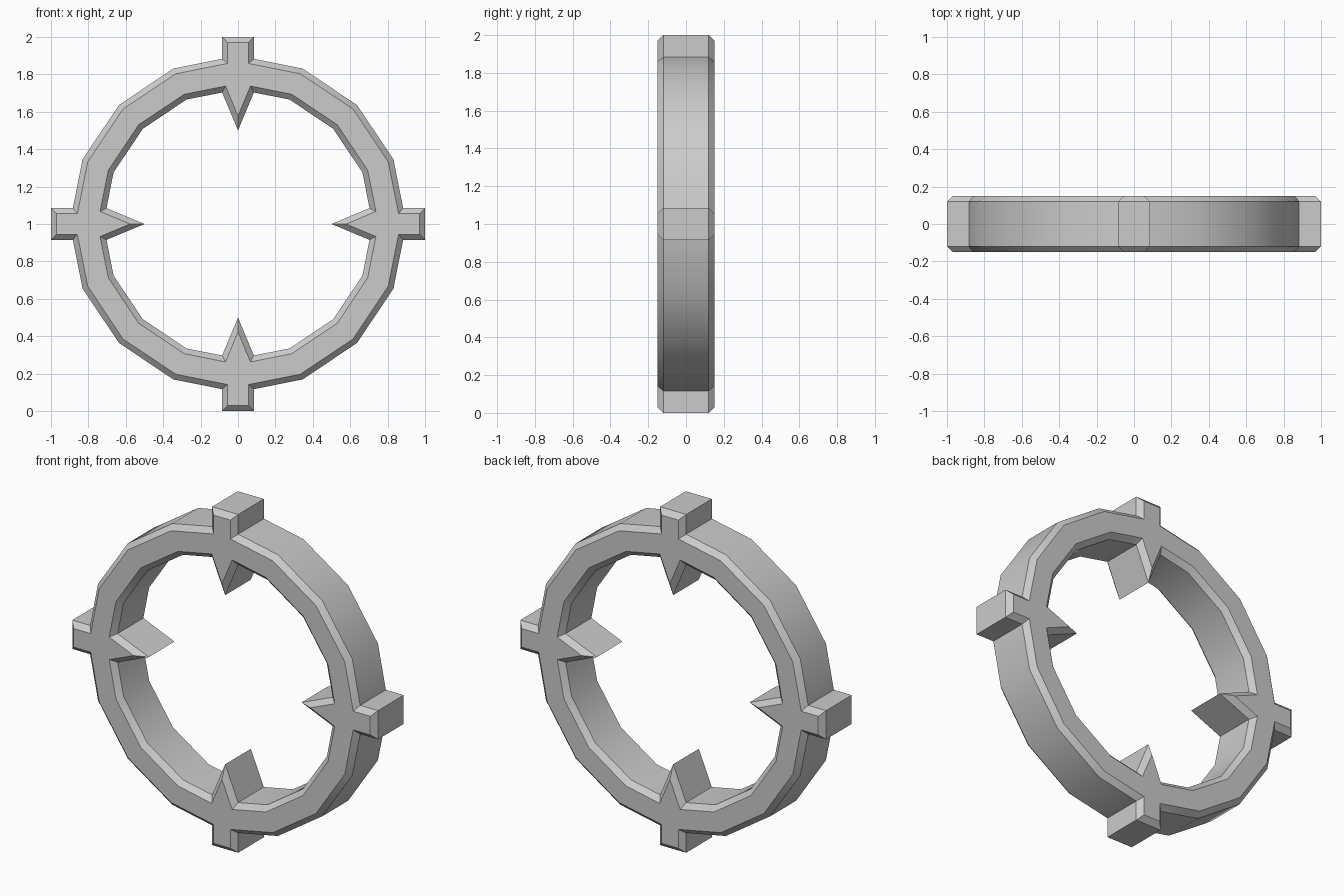
import bpy, bmesh, math
from mathutils import Vector, Matrix

if "Cube" in bpy.data.objects:
    bpy.data.objects.remove(bpy.data.objects["Cube"])

R_OUT, R_IN = 0.90, 0.72      # 16-sided ring
TAB, TIP, W = 1.0, 0.50, 0.085  # tab reach, spike tip, half width
HALF, BEV = 0.15, 0.03
SLOPE = math.tan(math.radians(11.25))


def outline(head, radius):
    """Repeat a quarter (head points, then three ring corners) four times."""
    base = radius - W * SLOPE
    quarter = [Vector((base, -W))] + [Vector(p) for p in head] + [Vector((base, W))]
    for a in (22.5, 45, 67.5):
        a = math.radians(a)
        quarter.append(Vector((radius * math.cos(a), radius * math.sin(a))))
    return [Matrix.Rotation(k * math.pi / 2, 2) @ p for k in range(4) for p in quarter]


def offset(pts, d):
    """Mitred offset to the left of a counter-clockwise outline."""
    out = []
    for i, p in enumerate(pts):
        e1 = (p - pts[i - 1]).normalized()
        e2 = (pts[(i + 1) % len(pts)] - p).normalized()
        n1, n2 = Vector((-e1.y, e1.x)), Vector((-e2.y, e2.x))
        out.append(p + (n1 + n2) * d / (1 + n1.dot(n2)))
    return out


bm = bmesh.new()


def wall(pts, d):
    """Chamfered side wall; returns the front and back rims."""
    small = offset(pts, d)
    levels = [(small, -HALF), (pts, -HALF + BEV), (pts, HALF - BEV), (small, HALF)]
    loops = [[bm.verts.new((p.x, y, p.y + 1)) for p in ps] for ps, y in levels]
    n = len(pts)
    for a, b in zip(loops, loops[1:]):
        for i in range(n):
            j = (i + 1) % n
            bm.faces.new((a[i], a[j], b[j], b[i]))
    return loops[0], loops[-1]


# Outer wall with square tabs, inner wall with pointed spikes
outer = wall(outline([(TAB, -W), (TAB, W)], R_OUT), BEV)
inner = wall(outline([(TIP, 0)], R_IN), -BEV)

# Front and back faces: one tab-and-spike face plus four ring quads per quarter
for o, i in zip(outer, inner):
    for k in range(4):
        a, b = k * 7, k * 6
        bm.faces.new(o[a:a + 4] + i[b:b + 3][::-1])
        for s in range(4):
            o1, i1 = a + 3 + s, b + 2 + s
            bm.faces.new((o[o1], o[(o1 + 1) % 28], i[(i1 + 1) % 24], i[i1]))

bmesh.ops.recalc_face_normals(bm, faces=bm.faces[:])
mesh = bpy.data.meshes.new("spiked_ring")
bm.to_mesh(mesh)
bm.free()
ring = bpy.data.objects.new("spiked_ring", mesh)
bpy.context.collection.objects.link(ring)
bpy.context.view_layer.objects.active = ring
ring.select_set(True)
bpy.ops.object.shade_smooth_by_angle(angle=math.radians(30))
